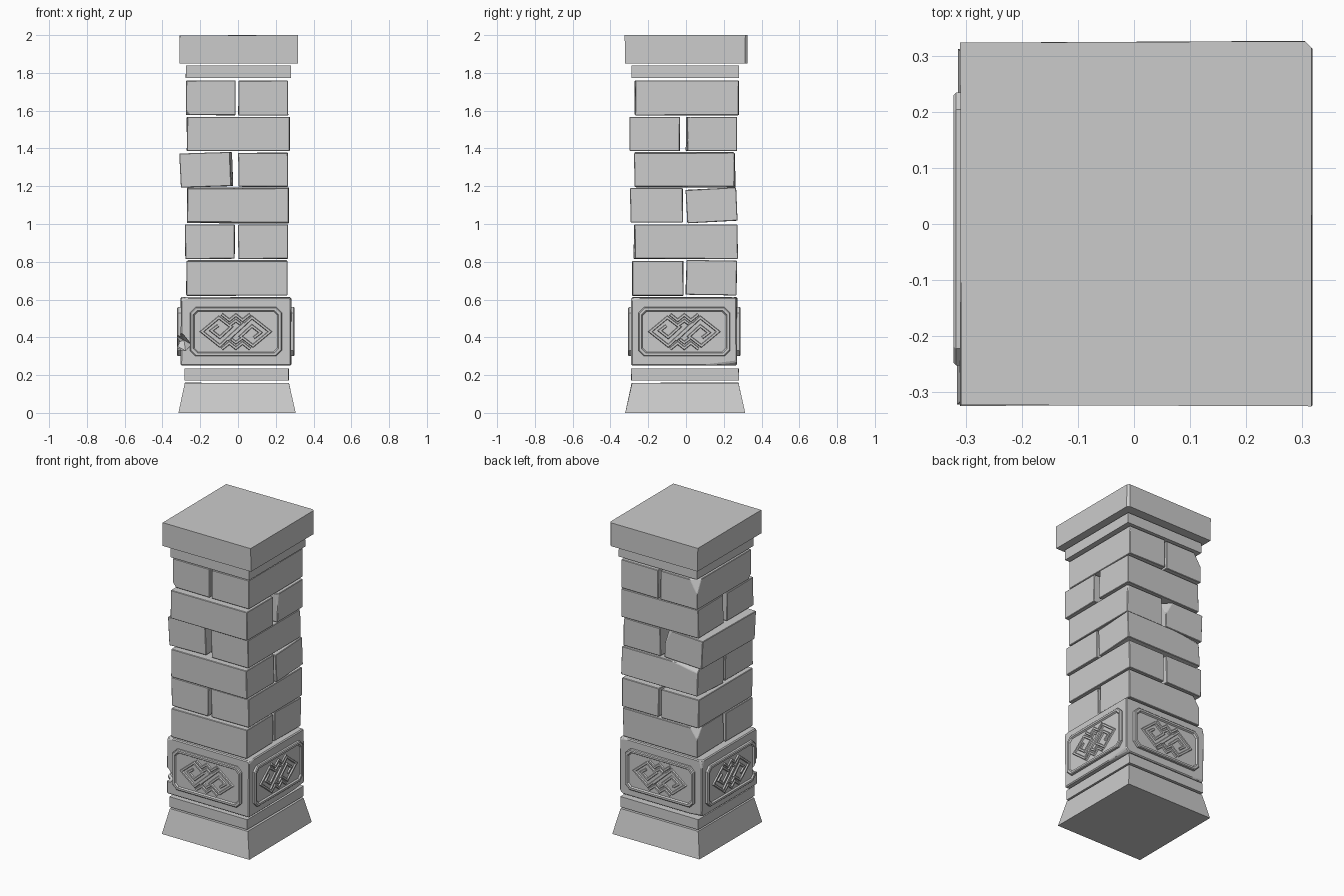
import bpy, bmesh, random
from math import radians
from mathutils import Vector, Matrix

if "Cube" in bpy.data.objects:
    bpy.data.objects.remove(bpy.data.objects["Cube"])

random.seed(4)


def finish(bm, name, matrix=None):
    bmesh.ops.recalc_face_normals(bm, faces=bm.faces)
    if matrix is not None:
        bm.transform(matrix)
    mesh = bpy.data.meshes.new(name)
    bm.to_mesh(mesh)
    bm.free()
    obj = bpy.data.objects.new(name, mesh)
    bpy.context.collection.objects.link(obj)
    return obj


def stone(name, x, y, z, rot=(0, 0, 0), chips=(), jitter=0.004, bevel=0.003, flare=0):
    """Worn block between (min, max) bounds; a chip is (direction, depth) cut from that corner or edge."""
    lo, hi = Vector((x[0], y[0], z[0])), Vector((x[1], y[1], z[1]))
    half, mid = (hi - lo) / 2, (hi + lo) / 2
    bm = bmesh.new()
    bmesh.ops.create_cube(bm, size=2)
    for v in bm.verts:
        s = v.co.copy()
        grow = flare if s.z < 0 else 0
        for i in range(3):
            wear = random.uniform(0, jitter) * (0.4 if i == 2 else 1)
            v.co[i] = s[i] * (half[i] - wear + (grow if i < 2 else 0))
    for n, depth in chips:
        n = Vector(n)
        corner = Vector([(c > 0) * h - (c < 0) * h for c, h in zip(n, half)])
        n.normalize()
        cut = bmesh.ops.bisect_plane(bm, geom=bm.verts[:] + bm.edges[:] + bm.faces[:],
                                     plane_co=corner - n * depth, plane_no=n, clear_outer=True)
        edges = [e for e in cut['geom_cut'] if isinstance(e, bmesh.types.BMEdge)]
        if edges:
            bmesh.ops.edgeloop_fill(bm, edges=edges)
    if bevel:
        bmesh.ops.bevel(bm, geom=bm.edges[:], offset=bevel, segments=1, affect='EDGES', clamp_overlap=True)
    turn = Matrix.Identity(4)
    for a, axis in zip(rot, 'XYZ'):
        turn = Matrix.Rotation(radians(a), 4, axis) @ turn
    return finish(bm, name, Matrix.Translation(mid) @ turn)


def panel(name, dist, matrix):
    """Chamfered plate with a raised rim and sunken field."""
    bm = bmesh.new()
    rings = []
    for inset, d in ((0, -0.04), (0, -0.005), (0.005, 0), (0.017, 0), (0.023, -0.009)):
        w, h, c = 0.243 - inset, 0.13 - inset, 0.03 - 0.4 * inset
        pts = [(w - c, h), (w, h - c), (w, c - h), (w - c, -h),
               (c - w, -h), (-w, c - h), (-w, h - c), (c - w, h)]
        rings.append([bm.verts.new((u, -(dist + d), v)) for u, v in pts])
    for a, b in zip(rings, rings[1:]):
        for i in range(8):
            j = (i + 1) % 8
            bm.faces.new((a[i], a[j], b[j], b[i]))
    bm.faces.new(rings[0])
    bm.faces.new(rings[-1])
    return finish(bm, name, matrix)


def ribbon(bm, pts, dist):
    """Mitred strip with a trapezoid section following a 2D path."""
    pts = [Vector(p) for p in pts]
    sections = []
    for i, p in enumerate(pts):
        a = (p - pts[i - 1]).normalized() if i else (pts[1] - p).normalized()
        b = (pts[i + 1] - p).normalized() if i < len(pts) - 1 else a
        na, nb = Vector((-a.y, a.x)), Vector((-b.y, b.x))
        m = (na + nb).normalized()
        m /= max(m.dot(na), 0.5)
        sections.append([bm.verts.new((p.x + m.x * w, -(dist + d), p.y + m.y * w))
                         for w, d in ((0.009, -0.012), (0.005, -0.001), (-0.005, -0.001), (-0.009, -0.012))])
    for a, b in zip(sections, sections[1:]):
        for i in range(4):
            j = (i + 1) % 4
            bm.faces.new((a[i], a[j], b[j], b[i]))
    bm.faces.new(sections[0])
    bm.faces.new(sections[-1])


# Foot, plinth slab, neck and cap
stone('foot', (-0.282, 0.272), (-0.288, 0.28), (0, 0.16), jitter=0.003, bevel=0, flare=0.034)
stone('plinth_slab', (-0.286, 0.272), (-0.292, 0.282), (0.17, 0.236), bevel=0)
stone('neck', (-0.277, 0.282), (-0.291, 0.282), (1.772, 1.84), bevel=0)
stone('cap', (-0.311, 0.32), (-0.326, 0.327), (1.85, 2.0), bevel=0,
      chips=[((1, 1, 0), 0.012), ((-1, 1, -0.3), 0.005)])

# Carved block with worn edges
block = stone('carved_block', (-0.304, 0.284), (-0.291, 0.272), (0.25, 0.613), bevel=0.008,
              chips=[((1, 0.12, -1), 0.016), ((-0.4, -1, 1), 0.012), ((1, -0.2, 0.8), 0.01),
                     ((-1, 1, 0.3), 0.012), ((0.15, 1, 1), 0.01), ((-0.15, 1, -1), 0.012)])

# Four panels with an interlaced knot, symmetric by half a turn
knot = [
    [(0.045, 0.045), (-0.015, -0.01), (-0.085, -0.075), (-0.18, 0), (-0.09, 0.075),
     (-0.025, 0.025), (-0.085, -0.03), (-0.13, 0.005), (-0.095, 0.032)],
    [(-0.075, 0.092), (-0.035, 0.06), (0, 0.088), (0.035, 0.06), (0.075, 0.092)],
    [(-0.03, 0.036), (0, 0.058), (0.024, 0.04)],
]
panels = []
for k, side in enumerate(('front', 'right', 'back', 'left')):
    dist = 0.311 if k % 2 else 0.298
    place = Matrix.Translation((-0.011, -0.009, 0.43)) @ Matrix.Rotation(radians(90 * k), 4, 'Z')
    panels.append(panel(side + '_panel', dist, place))
    bm = bmesh.new()
    for path in knot:
        ribbon(bm, path, dist)
        ribbon(bm, [(-u, -v) for u, v in path], dist)
    finish(bm, side + '_knot', place)

# Broken notch in the front left corner of the carved block
bm = bmesh.new()
bmesh.ops.create_icosphere(bm, subdivisions=1, radius=1)
cutter = finish(bm, 'notch_cutter', Matrix.Translation((-0.315, -0.285, 0.375))
                @ Matrix.Rotation(0.5, 4, 'Y') @ Matrix.Diagonal((0.075, 0.07, 0.05, 1)))
cutter.hide_render = True
for obj in (block, panels[3]):
    mod = obj.modifiers.new('notch', 'BOOLEAN')
    mod.operation, mod.object = 'DIFFERENCE', cutter
    bpy.context.view_layer.objects.active = obj
    bpy.ops.object.modifier_apply(modifier=mod.name)
bpy.data.objects.remove(cutter)

# Brick courses, two bricks each, alternating direction
courses = [
    [((-0.275, 0.262), (-0.287, -0.012), (0.62, 0.805), (0, 0, 0), []),
     ((-0.27, 0.262), (-0.002, 0.272), (0.623, 0.808), (-1, 0, 0), [((-1, 0.9, 0.7), 0.035)])],
    [((-0.282, -0.014), (-0.278, 0.276), (0.815, 0.998), (0, 0, 0), []),
     ((0, 0.266), (-0.274, 0.276), (0.815, 0.998), (0, 0, 0), [])],
    [((-0.27, 0.27), (-0.297, -0.015), (1.008, 1.19), (0, 0, 0), []),
     ((-0.272, 0.272), (0, 0.272), (1.01, 1.188), (3, 0, 0), [((-0.12, 1, 0.7), 0.022)])],
    [((-0.304, -0.032), (-0.27, 0.26), (1.196, 1.378), (0, -2, -1), [((1, 0.9, 0.5), 0.035)]),
     ((0, 0.267), (-0.276, 0.258), (1.196, 1.378), (0, 0, 0), [((1, 1, 0.2), 0.01)])],
    [((-0.272, 0.276), (-0.301, -0.03), (1.385, 1.568), (0, 0, 0), []),
     ((-0.27, 0.274), (0.002, 0.266), (1.385, 1.568), (0, 0, 1), [((1, -1, 0.1), 0.012)])],
    [((-0.277, -0.01), (-0.272, 0.28), (1.575, 1.76), (0, 0, 0),
      [((-0.8, 1, 0.5), 0.035), ((-1, -0.7, -0.8), 0.02)]),
     ((0, 0.268), (-0.272, 0.282), (1.575, 1.76), (0, 0, 0), [((1, 1, 0.1), 0.008)])],
]
for row, pair in enumerate(courses, 1):
    for side, (x, y, z, rot, chips) in zip('ab', pair):
        stone(f'brick_{row}{side}', x, y, z, rot, chips)
